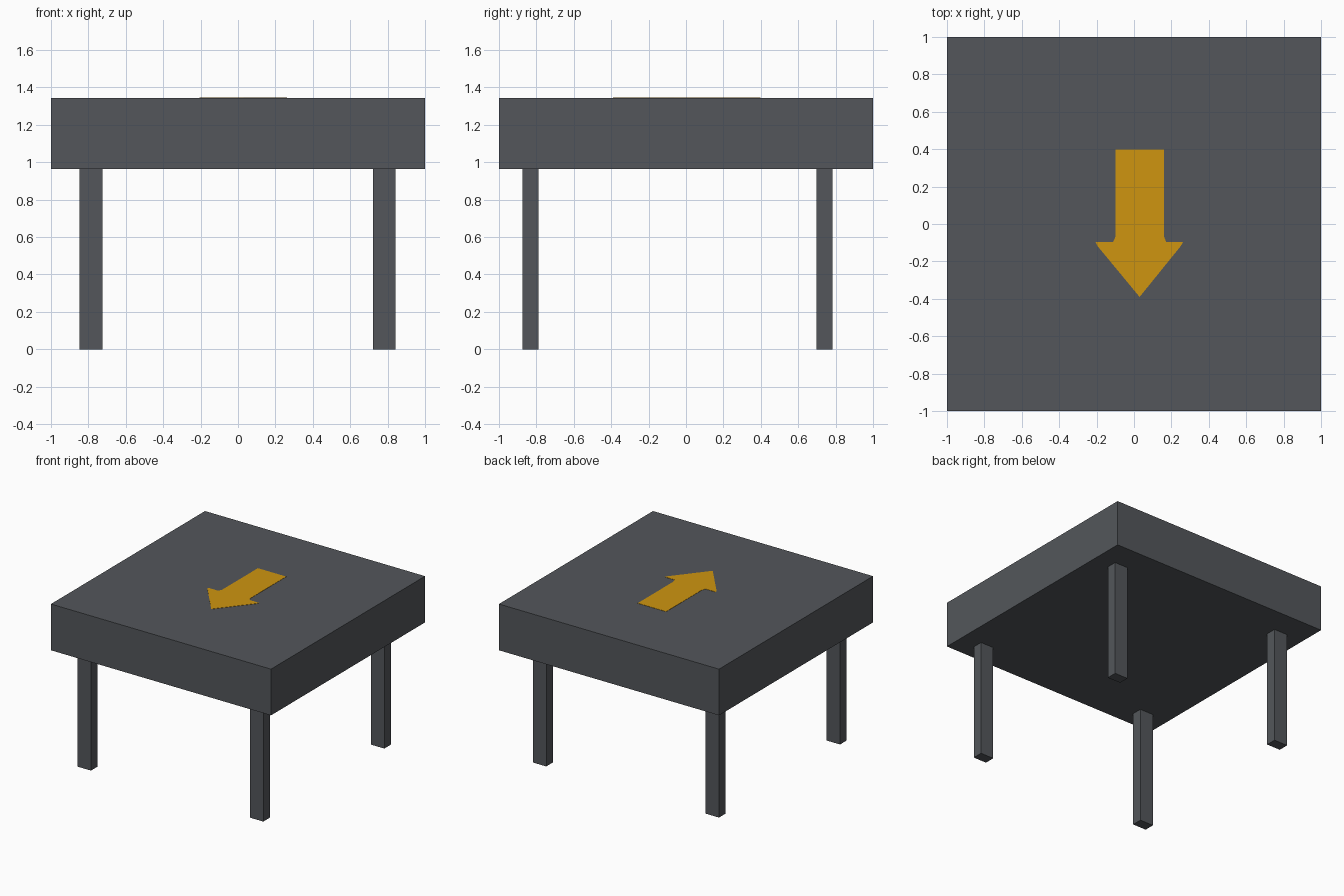
import bpy
import bmesh

if "Cube" in bpy.data.objects:
    bpy.data.objects.remove(bpy.data.objects["Cube"])


def material(name, rgb):
    m = bpy.data.materials.new(name)
    m.diffuse_color = (*rgb, 1.0)
    m.use_nodes = True
    m.node_tree.nodes["Principled BSDF"].inputs["Base Color"].default_value = m.diffuse_color
    return m


def finish(name, bm, mat):
    bmesh.ops.recalc_face_normals(bm, faces=bm.faces)
    mesh = bpy.data.meshes.new(name)
    bm.to_mesh(mesh)
    bm.free()
    mesh.materials.append(mat)
    obj = bpy.data.objects.new(name, mesh)
    bpy.context.collection.objects.link(obj)
    return obj


def box(name, lo, hi, mat):
    bm = bmesh.new()
    bmesh.ops.create_cube(bm, size=1.0)
    for v in bm.verts:
        v.co = [lo[i] + (v.co[i] + 0.5) * (hi[i] - lo[i]) for i in range(3)]
    return finish(name, bm, mat)


dark = material("dark grey", (0.087, 0.094, 0.104))
yellow = material("amber yellow", (0.62, 0.30, 0.005))

LEG_TOP, TOP = 0.963, 1.343

# Thick square table top
box("table_top", (-1, -1, LEG_TOP), (1, 1, TOP), dark)

# Four slim legs
for side, x0, x1 in (("left", -0.848, -0.725), ("right", 0.722, 0.842)):
    for end, y0, y1 in (("front", -0.874, -0.789), ("back", 0.697, 0.783)):
        box(f"{end}_{side}_leg", (x0, y0, 0), (x1, y1, LEG_TOP), dark)

# Painted arrow, a thin plate pointing to the front
outline = [(-0.098, 0.398), (-0.098, -0.065), (-0.112, -0.097), (-0.205, -0.097),
           (-0.195, -0.118), (0.03, -0.39), (0.25, -0.118), (0.262, -0.097),
           (0.172, -0.097), (0.16, -0.065), (0.16, 0.398)]
bm = bmesh.new()
face = bm.faces.new([bm.verts.new((x, y, TOP - 0.002)) for x, y in outline])
ext = bmesh.ops.extrude_face_region(bm, geom=[face])
for v in ext["geom"]:
    if isinstance(v, bmesh.types.BMVert):
        v.co.z = TOP + 0.002
finish("arrow_marking", bm, yellow)
